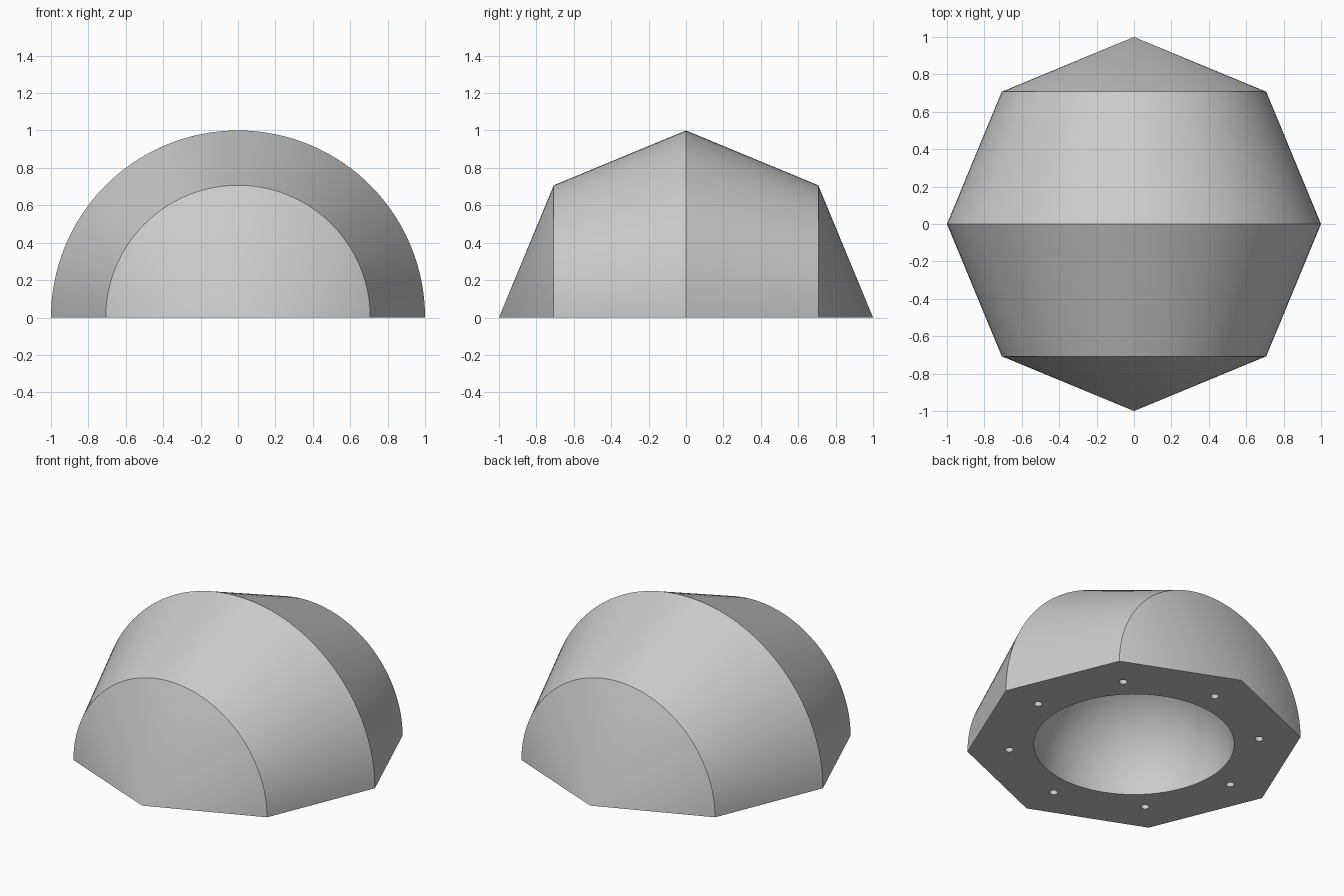
import bpy, bmesh, math
from mathutils import Matrix, Vector

cube = bpy.data.objects.get("Cube")
if cube:
    bpy.data.objects.remove(cube, do_unlink=True)

SIDES = 8
CAVITY_RADIUS = 0.6
PIN_RING, PIN_RADIUS, PIN_DEPTH = 0.75, 0.025, 0.1

grey = bpy.data.materials.new("light grey")
grey.use_nodes = True
colour = (0.6, 0.6, 0.6, 1)
grey.diffuse_color = colour
grey.node_tree.nodes["Principled BSDF"].inputs["Base Color"].default_value = colour


def make_object(name, bm):
    bmesh.ops.recalc_face_normals(bm, faces=bm.faces)
    mesh = bpy.data.meshes.new(name)
    bm.to_mesh(mesh)
    bm.free()
    mesh.materials.append(grey)
    obj = bpy.data.objects.new(name, mesh)
    bpy.context.collection.objects.link(obj)
    return obj


# Half shell: half an octagon outline swept half a turn about the y axis
bm = bmesh.new()
angles = [math.tau * i / SIDES for i in range(SIDES // 2 + 1)]
verts = [bm.verts.new((math.sin(a), -math.cos(a), 0)) for a in angles]
edges = [bm.edges.new(pair) for pair in zip(verts, verts[1:])]
bmesh.ops.spin(bm, geom=verts + edges, cent=(0, 0, 0), axis=(0, -1, 0),
               angle=math.pi, steps=64)
bmesh.ops.remove_doubles(bm, verts=bm.verts, dist=0.0001)

# Flat octagonal base
rim = [e for e in bm.edges if e.is_boundary]
bmesh.ops.contextual_create(bm, geom=rim)
shell = make_object("half_shell", bm)

# Cutter: round cavity and a ring of pin holes, one by each corner
bm = bmesh.new()
bmesh.ops.create_uvsphere(bm, u_segments=96, v_segments=48, radius=CAVITY_RADIUS)
for i in range(SIDES):
    a = math.tau * i / SIDES
    place = Matrix.Translation(Vector((math.cos(a), math.sin(a), 0)) * PIN_RING)
    bmesh.ops.create_cone(bm, cap_ends=True, segments=24, radius1=PIN_RADIUS,
                          radius2=PIN_RADIUS, depth=2 * PIN_DEPTH, matrix=place)
cutter = make_object("hole_cutter", bm)
cutter.hide_render = True

# Cut the holes, then smooth the curved faces
bpy.context.view_layer.objects.active = shell
shell.select_set(True)
cut = shell.modifiers.new("holes", "BOOLEAN")
cut.operation = "DIFFERENCE"
cut.solver = "EXACT"
cut.object = cutter
bpy.ops.object.modifier_apply(modifier=cut.name)
bpy.data.objects.remove(cutter, do_unlink=True)
bpy.ops.object.shade_smooth_by_angle(angle=math.radians(30))
